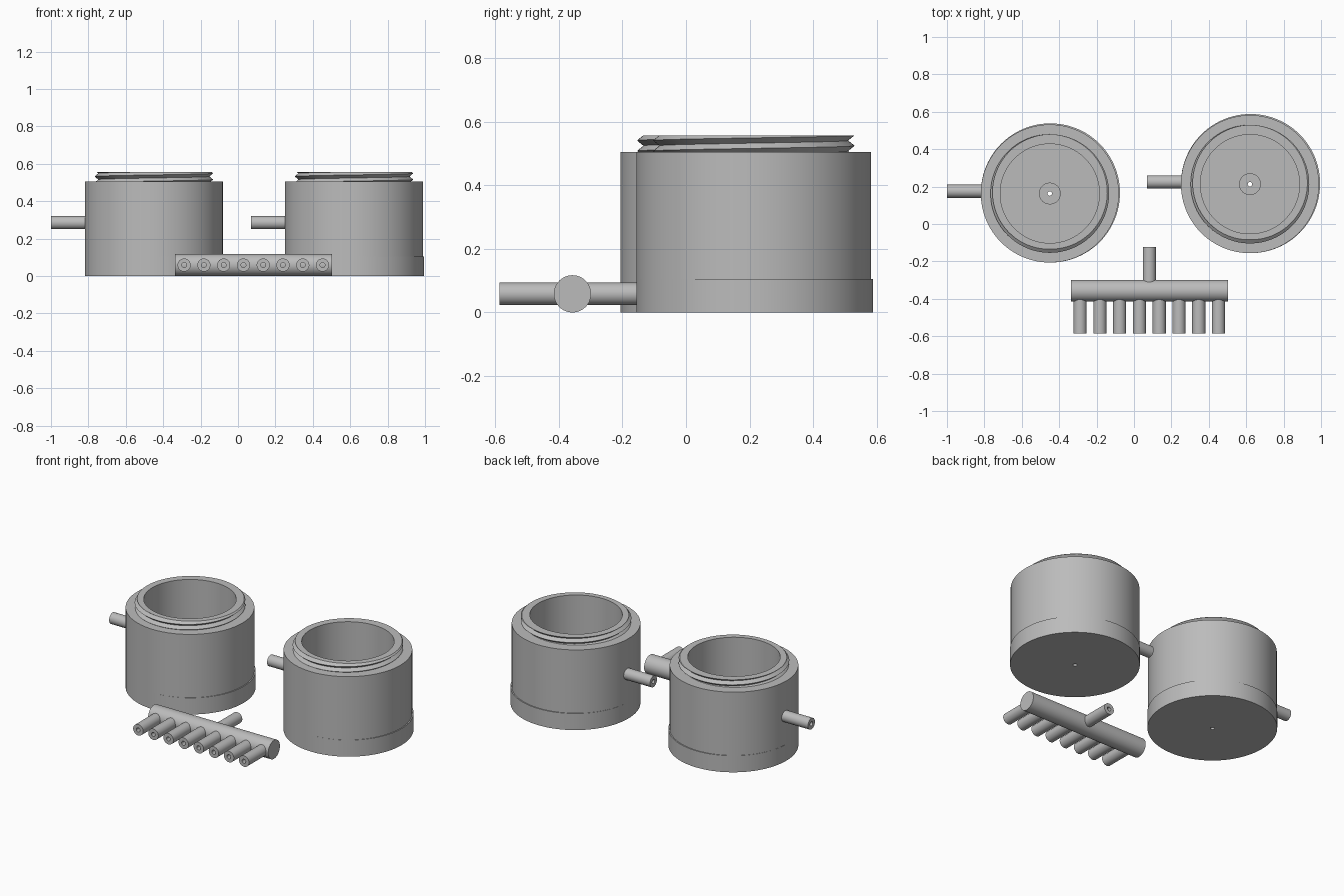
import bpy
import bmesh
from math import pi, cos, sin
from mathutils import Matrix

cube = bpy.data.objects.get("Cube")
if cube:
    bpy.data.objects.remove(cube, do_unlink=True)

grey = bpy.data.materials.new("plain grey")
grey.use_nodes = True
COLOUR = (0.5, 0.5, 0.5, 1)
grey.diffuse_color = COLOUR
grey.node_tree.nodes["Principled BSDF"].inputs["Base Color"].default_value = COLOUR


def turned(name, profile, location, rotation=None, sides=96):
    """Sweep a closed (radius, z) profile round the z axis; profile may depend on the angle."""
    bm = bmesh.new()
    columns = []
    for i in range(sides + 1):
        a = 2 * pi * i / sides
        points = profile(a) if callable(profile) else profile
        columns.append([bm.verts.new((r * cos(a), r * sin(a), z)) for r, z in points])
    for c, d in zip(columns, columns[1:]):
        for k in range(len(c)):
            j = (k + 1) % len(c)
            bm.faces.new((c[k], d[k], d[j], c[j]))
    bmesh.ops.remove_doubles(bm, verts=bm.verts[:], dist=1e-5)
    bmesh.ops.dissolve_degenerate(bm, edges=bm.edges[:], dist=1e-6)
    bmesh.ops.recalc_face_normals(bm, faces=bm.faces[:])
    mesh = bpy.data.meshes.new(name)
    bm.to_mesh(mesh)
    bm.free()
    mesh.materials.append(grey)
    obj = bpy.data.objects.new(name, mesh)
    bpy.context.collection.objects.link(obj)
    obj.matrix_world = Matrix.Translation(location) @ (rotation or Matrix())
    bpy.ops.object.select_all(action="DESELECT")
    obj.select_set(True)
    bpy.context.view_layer.objects.active = obj
    bpy.ops.object.shade_smooth_by_angle(angle=pi / 6)
    return obj


def tube(name, location, rotation, length, radius=0.035, bore=0.013):
    return turned(name, [(bore, 0), (radius, 0), (radius, length), (bore, length)],
                  location, rotation, 48)


ALONG_X = Matrix.Rotation(pi / 2, 4, "Y")
ALONG_BACK = Matrix.Rotation(-pi / 2, 4, "X")

# Pot dimensions
BODY, INNER, HOLE, BOSS = 0.369, 0.265, 0.012, 0.058
SHOULDER, RIM, FLOOR = 0.505, 0.557, 0.10
PITCH, CREST, DEPTH = 0.033, 0.317, 0.02
START = RIM - 3.25 * PITCH


def threaded_neck(a):
    """Cross-section of the neck at one angle, with crests climbing in a helix."""
    points = []
    for k in range(8):
        z = START + PITCH * (k / 2 + a / (2 * pi))
        z = min(max(z, SHOULDER), RIM)
        turn = (z - START) / PITCH - a / (2 * pi)
        points.append((CREST - DEPTH * 2 * abs(turn - round(turn)), z))
    return points + [(INNER, RIM), (INNER, SHOULDER)]


body_profile = [(HOLE, 0), (BODY, 0), (BODY, SHOULDER), (INNER, SHOULDER), (INNER, FLOOR),
                (BOSS, FLOOR), (BOSS, FLOOR + 0.02), (HOLE, FLOOR + 0.02)]
collar_profile = [(0.34, 0), (0.372, 0), (0.372, 0.105), (0.34, 0.105)]

# Two matching pots with a side spout
for side, x, y in (("right", -0.45, 0.163), ("left", 0.62, 0.213)):
    turned(side + "_pot_body", body_profile, (x, y, 0))
    turned(side + "_pot_base_collar", collar_profile, (x + 0.003, y + 0.003, 0))
    turned(side + "_pot_threaded_neck", threaded_neck, (x, y, 0))
    tube(side + "_pot_spout", (x - 0.55, y + 0.012, 0.285), ALONG_X, 0.20)

# Manifold: closed main pipe, one inlet, a row of nozzles
PIPE_R, PIPE_Y = 0.0585, -0.357
turned("manifold_pipe", [(0, 0), (PIPE_R, 0), (PIPE_R, 0.84), (0, 0.84)],
       (-0.338, PIPE_Y, PIPE_R), ALONG_X, 64)
tube("manifold_inlet", (0.082, PIPE_Y + 0.04, PIPE_R), ALONG_BACK, 0.193)
for i in range(8):
    tube(f"manifold_nozzle_{i + 1}", (-0.288 + 0.1057 * i, -0.586, PIPE_R), ALONG_BACK, 0.19)
